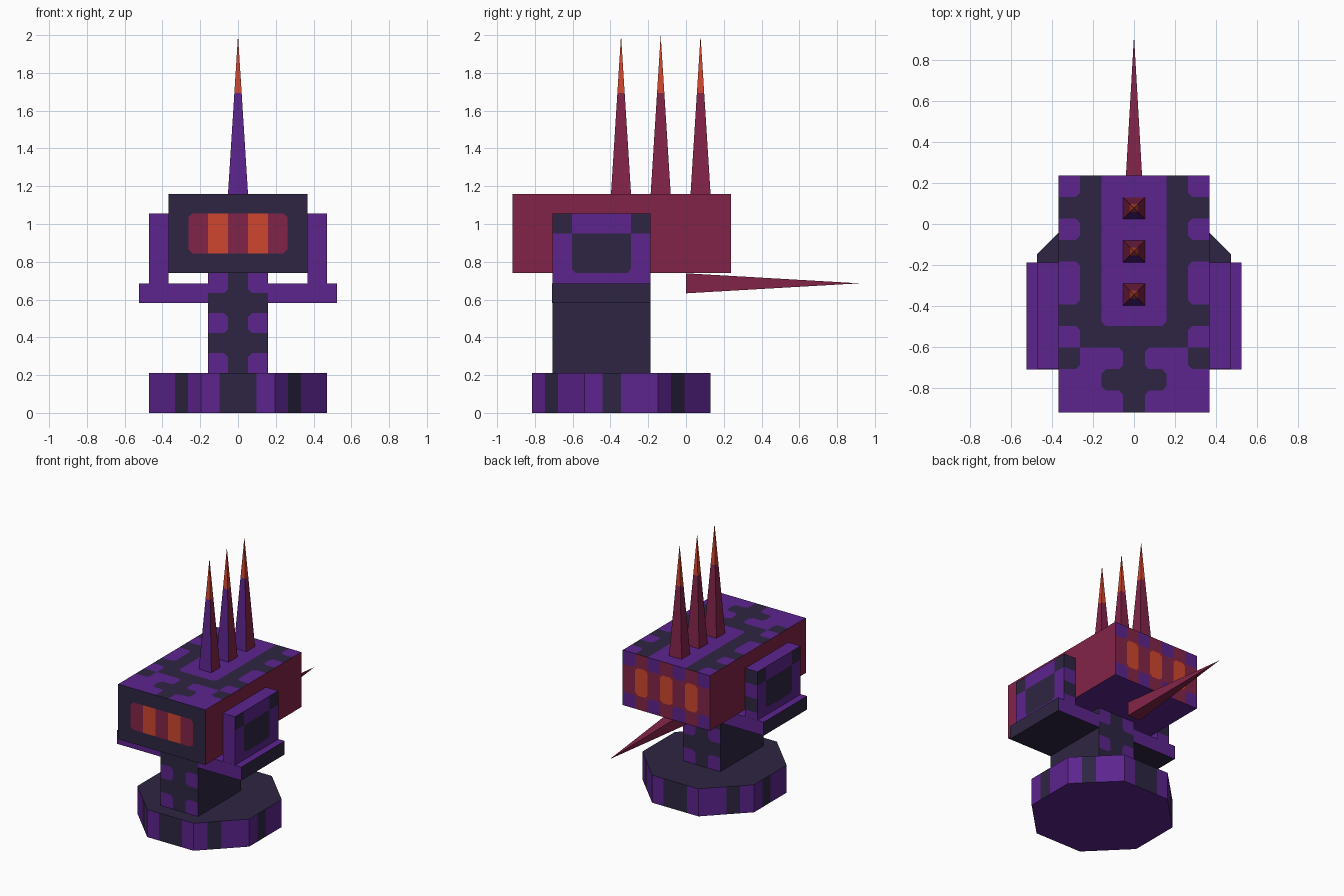
import bpy
import bmesh
import math
from mathutils import Vector, Matrix

cube = bpy.data.objects.get("Cube")
if cube:
    bpy.data.objects.remove(cube, do_unlink=True)


# Materials
def make_material(name, rgb):
    lin = [((c / 255 + 0.055) / 1.055) ** 2.4 for c in rgb]
    mat = bpy.data.materials.new(name)
    mat.use_nodes = True
    mat.diffuse_color = (*lin, 1)
    bsdf = next(n for n in mat.node_tree.nodes if n.type == "BSDF_PRINCIPLED")
    bsdf.inputs["Base Color"].default_value = (*lin, 1)
    return mat


MATERIALS = [
    make_material("purple", (92, 36, 141)),
    make_material("dark slate", (46, 37, 66)),
    make_material("crimson", (130, 36, 72)),
    make_material("orange", (207, 70, 47)),
]
CODE = "PDCO"     # one letter per material, in order
CHAMFER = 0.2     # corner cut of a painted patch, as a share of a cell


def finish(name, bm):
    bmesh.ops.remove_doubles(bm, verts=bm.verts, dist=0.0001)
    mesh = bpy.data.meshes.new(name)
    bm.to_mesh(mesh)
    bm.free()
    for mat in MATERIALS:
        mesh.materials.append(mat)
    obj = bpy.data.objects.new(name, mesh)
    bpy.context.collection.objects.link(obj)
    return obj


def add_face(bm, points, letter):
    face = bm.faces.new([bm.verts.new(p) for p in points])
    face.material_index = CODE.index(letter)


def panel(bm, corner, right, down, pattern):
    """Flat panel cut into coloured cells, one letter per cell, rows split by spaces."""
    rows = pattern.split()
    du, dv = right / len(rows[0]), down / len(rows)

    def cell(i, j, default):
        inside = 0 <= j < len(rows) and 0 <= i < len(rows[0])
        return rows[j][i] if inside else default

    for j, row in enumerate(rows):
        for i, own in enumerate(row):
            ring = [corner + du * (i + a) + dv * (j + b)
                    for a, b in ((0, 0), (0, 1), (1, 1), (1, 0))]
            steps = ((-1, -1), (-1, 1), (1, 1), (1, -1))
            outline = []
            for k, (si, sj) in enumerate(steps):
                p = ring[k]
                beside = cell(i + si, j, own)
                above = cell(i, j + sj, own)
                diagonal = cell(i + si, j + sj, own)
                if own != beside and beside == above and diagonal != own:
                    a = p.lerp(ring[k - 1], CHAMFER)
                    b = p.lerp(ring[(k + 1) % 4], CHAMFER)
                    outline += [a, b]
                    add_face(bm, [a, p, b], beside)
                else:
                    outline.append(p)
            add_face(bm, outline, own)


def box(name, low, high, **faces):
    """Box with a colour pattern for each side; 'rest' covers the others."""
    (x0, y0, z0), (x1, y1, z1) = low, high
    x, y, z = Vector((x1 - x0, 0, 0)), Vector((0, y1 - y0, 0)), Vector((0, 0, z1 - z0))
    sides = {
        "front": ((x0, y0, z1), x, -z),
        "right": ((x1, y0, z1), y, -z),
        "back": ((x1, y1, z1), -x, -z),
        "left": ((x0, y1, z1), -y, -z),
        "top": ((x0, y1, z1), x, -y),
        "bottom": ((x0, y0, z0), x, y),
    }
    bm = bmesh.new()
    for side, (corner, right, down) in sides.items():
        panel(bm, Vector(corner), right, down, faces.get(side, faces["rest"]))
    return finish(name, bm)


def spike(name, base, length, direction, two_tone):
    """Four-sided spike; two_tone gives it an orange tip and a purple front."""
    bm = bmesh.new()
    bmesh.ops.create_cone(bm, cap_ends=True, segments=4, radius1=0.053 * math.sqrt(2),
                          radius2=0, depth=length,
                          matrix=Matrix.Translation((0, 0, length / 2))
                          @ Matrix.Rotation(math.pi / 4, 4, "Z"))
    cut = length * 0.635
    if two_tone:
        bmesh.ops.bisect_plane(bm, geom=bm.verts[:] + bm.edges[:] + bm.faces[:],
                               plane_co=(0, 0, cut), plane_no=(0, 0, 1))
    bm.normal_update()
    for face in bm.faces:
        letter = "C"
        if two_tone and face.calc_center_median().z > cut:
            letter = "O"
        elif two_tone and face.normal.y < -0.5:
            letter = "P"
        face.material_index = CODE.index(letter)
    turn = Vector((0, 0, 1)).rotation_difference(Vector(direction)).to_matrix().to_4x4()
    bm.transform(Matrix.Translation(base) @ turn)
    return finish(name, bm)


# Octagonal base with striped sides, counter-clockwise from the front
bm = bmesh.new()
apothem, height, centre_y = 0.472, 0.21, -0.343
radius = apothem / math.cos(math.pi / 8)
ring = [Vector((radius * math.cos(a), centre_y + radius * math.sin(a), height))
        for a in (math.radians(-112.5 + 45 * k) for k in range(8))]
drop = Vector((0, 0, -height))
stripes = "PDDP PDPP PDPP PDPP PDDP PPDP PDPP PPDP".split()
for k, stripe in enumerate(stripes):
    panel(bm, ring[k], ring[(k + 1) % 8] - ring[k], drop, stripe)
add_face(bm, ring, "D")
add_face(bm, [p + drop for p in reversed(ring)], "P")
finish("base", bm)

# Neck
FRONT, BACK = -0.708, -0.188
neck_pattern = "PDP DDD PDP DDD PDP"
box("neck", (-0.158, FRONT, 0.21), (0.158, BACK, 0.74),
    front=neck_pattern, back=neck_pattern, rest="D")

# Shelf arms and ear plates on both sides
ear_pattern = "DPPPD PDDDP PDDDP PPPPP"
for label, s in (("left", 1), ("right", -1)):
    outer = "right" if s > 0 else "left"
    xs = sorted((s * 0.158, s * 0.525))
    box(label + "_arm", (xs[0], FRONT - 0.001, 0.583), (xs[1], BACK + 0.001, 0.686),
        bottom="D", rest="P", **{outer: "D"})
    xs = sorted((s * 0.368, s * 0.472))
    box(label + "_ear", (xs[0], FRONT, 0.635), (xs[1], BACK, 1.055),
        back="D P D P", rest="P", **{outer: ear_pattern})

# Head
box("head", (-0.368, -0.918, 0.74), (0.368, 0.237, 1.16),
    front="DDDDDDD DCOCOCD DCOCOCD DDDDDDD",
    back="PCPCPCP COCOCOC COCOCOC PCPCPCP",
    top="PDPPPDP DDPPPDD PDPPPDP DDPPPDD PDPPPDP PDPPPDP "
        "DDPPPDD PDDDDDP DPPDPPD PPDDDPP PPPDPPP",
    bottom="P", rest="C")

# Crest spikes and tail spike
for label, y in (("front", -0.344), ("middle", -0.134), ("rear", 0.077)):
    spike(label + "_spike", (0, y, 1.16), 0.84, (0, 0, 1), True)
spike("tail_spike", (0, 0, 0.686), 0.918, (0, 1, 0), False)
